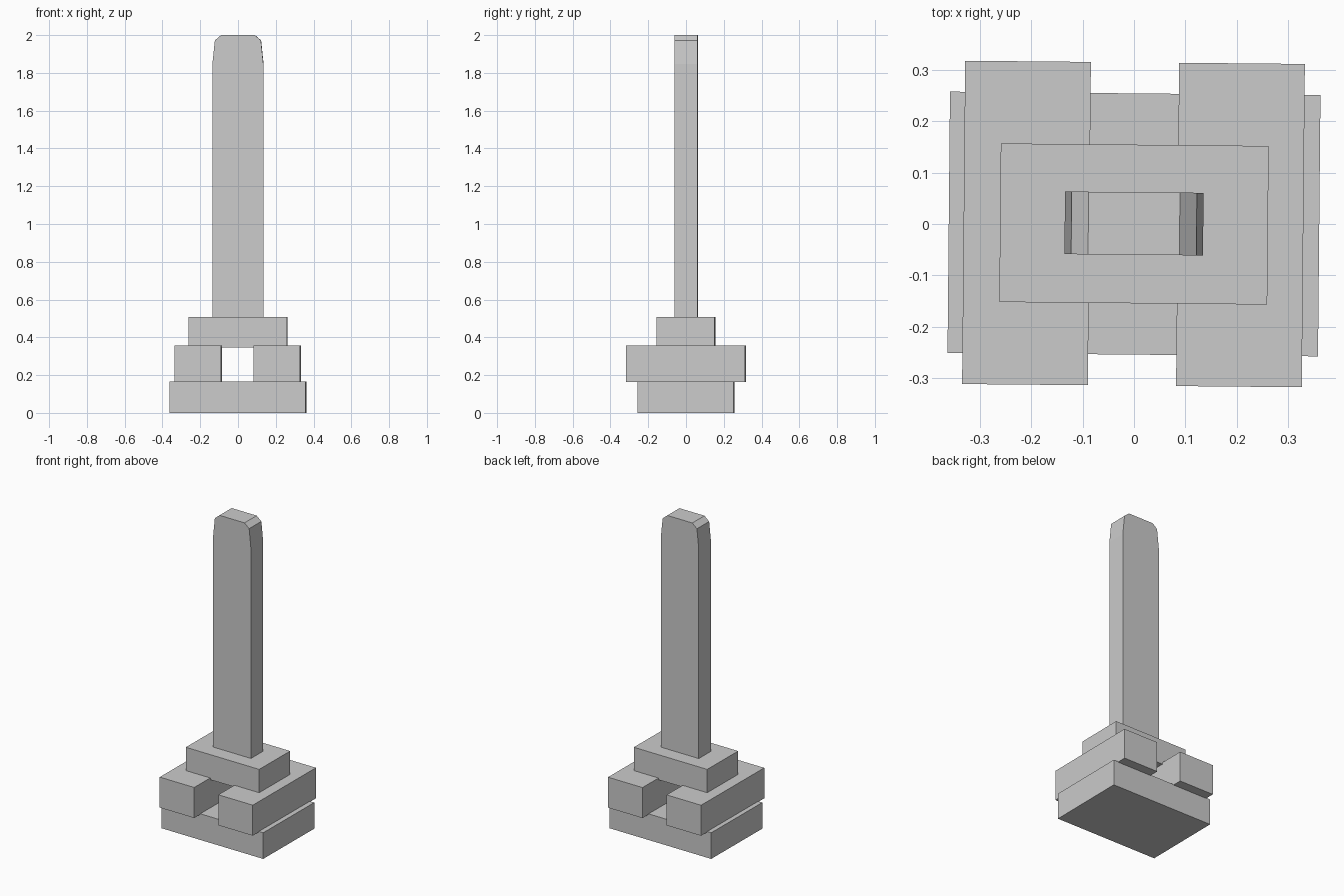
import bpy

if "Cube" in bpy.data.objects:
    bpy.data.objects.remove(bpy.data.objects["Cube"])

TWIST = -0.0095  # the whole model is turned very slightly about z


def prism(name, outline, y0, y1):
    """Extrude an x-z outline from y0 to y1."""
    n = len(outline)
    verts = [(x, y, z) for y in (y0, y1) for x, z in outline]
    faces = [tuple(range(n)), tuple(range(2 * n - 1, n - 1, -1))]
    faces += [(i, i + n, (i + 1) % n + n, (i + 1) % n) for i in range(n)]
    mesh = bpy.data.meshes.new(name)
    mesh.from_pydata(verts, [], faces)
    obj = bpy.data.objects.new(name, mesh)
    bpy.context.collection.objects.link(obj)
    obj.rotation_euler.z = TWIST
    return obj


def box(name, x0, x1, half_depth, z0, z1):
    outline = [(x0, z0), (x1, z0), (x1, z1), (x0, z1)]
    return prism(name, outline, -half_depth, half_depth)


# Bottom slab
box("base_slab", -0.361, 0.361, 0.2545, 0.0, 0.167)

# Two parallel blocks with a gap between them
box("left_block", -0.332, -0.087, 0.315, 0.163, 0.358)
box("right_block", 0.085, 0.33, 0.315, 0.163, 0.358)

# Plinth bridging the blocks
box("upper_plinth", -0.261, 0.261, 0.1545, 0.347, 0.507)

# Tall flat pillar with tapered, clipped top corners
right = [(0.135, 0.505), (0.135, 1.846), (0.122, 1.972), (0.089, 2.0)]
left = [(-x, z) for x, z in reversed(right)]
prism("pillar", right + left, -0.06, 0.062)
